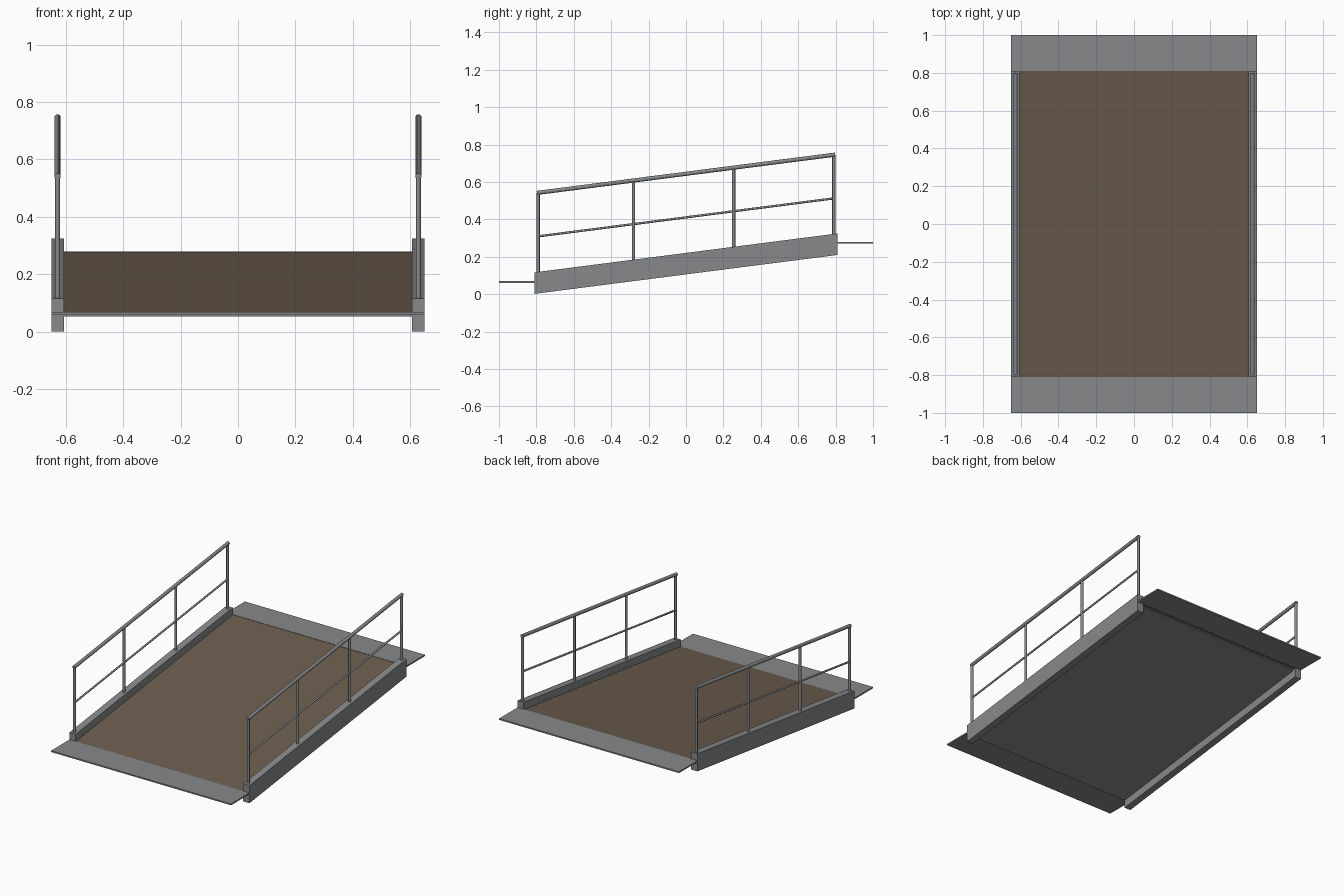
import bpy
from mathutils import Vector

cube = bpy.data.objects.get("Cube")
if cube:
    bpy.data.objects.remove(cube, do_unlink=True)

HALF_W, INNER, RUN = 0.65, 0.605, 0.81
SLOPE = 0.208 / (2 * RUN)
RAIL_X = 0.628


def make_material(name, rgb):
    mat = bpy.data.materials.new(name)
    mat.use_nodes = True
    mat.diffuse_color = (*rgb, 1)
    mat.node_tree.nodes["Principled BSDF"].inputs["Base Color"].default_value = (*rgb, 1)
    return mat


steel = make_material("steel grey", (0.245, 0.25, 0.255))
timber = make_material("timber brown", (0.15, 0.11, 0.077))


def sloped_box(name, x0, x1, y0, y1, bottom, top, mat, slope=SLOPE):
    """Box with upright ends; bottom and top are heights at y = 0."""
    verts = [(x, y, z + slope * y) for x in (x0, x1) for y in (y0, y1) for z in (bottom, top)]
    faces = [(0, 1, 3, 2), (4, 6, 7, 5), (0, 4, 5, 1), (2, 3, 7, 6), (0, 2, 6, 4), (1, 5, 7, 3)]
    mesh = bpy.data.meshes.new(name)
    mesh.from_pydata(verts, [], faces)
    mesh.materials.append(mat)
    obj = bpy.data.objects.new(name, mesh)
    bpy.context.collection.objects.link(obj)
    return obj


def tube(name, start, end, radius):
    """Round bar between two points."""
    a, b = Vector(start), Vector(end)
    bpy.ops.mesh.primitive_cylinder_add(vertices=16, radius=radius, depth=(b - a).length,
                                        location=(a + b) / 2)
    obj = bpy.context.object
    obj.name = name
    obj.rotation_euler = (b - a).to_track_quat("Z", "Y").to_euler()
    obj.data.materials.append(steel)
    bpy.ops.object.shade_smooth_by_angle()
    return obj


# Deck: brown walking surface on a steel sheet
sloped_box("deck_surface", -INNER, INNER, -RUN, RUN, 0.166, 0.174, timber)
sloped_box("deck_underside", -INNER, INNER, -RUN, RUN - 0.018, 0.158, 0.166, steel)

# Level landing plates at both ends
sloped_box("lower_landing_plate", -HALF_W, HALF_W, -1, -RUN, 0.061, 0.070, steel, 0)
sloped_box("upper_landing_plate", -HALF_W, HALF_W, RUN, 1, 0.271, 0.280, steel, 0)

# Side beams and railings
for side, s in (("left", 1), ("right", -1)):
    x0, x1 = sorted((s * INNER, s * HALF_W))
    sloped_box(side + "_beam", x0, x1, -RUN, RUN, 0.106, 0.221, steel)
    x = s * RAIL_X

    def at(y, height):
        return (x, y, height + SLOPE * y)

    tube(side + "_handrail", at(-0.797, 0.644), at(0.797, 0.644), 0.011)
    tube(side + "_middle_rail", at(-0.79, 0.411), at(0.79, 0.411), 0.006)
    for i, y in enumerate((-0.79, -0.28, 0.255, 0.79)):
        tube(f"{side}_post_{i + 1}", at(y, 0.215), at(y, 0.642), 0.0085)
